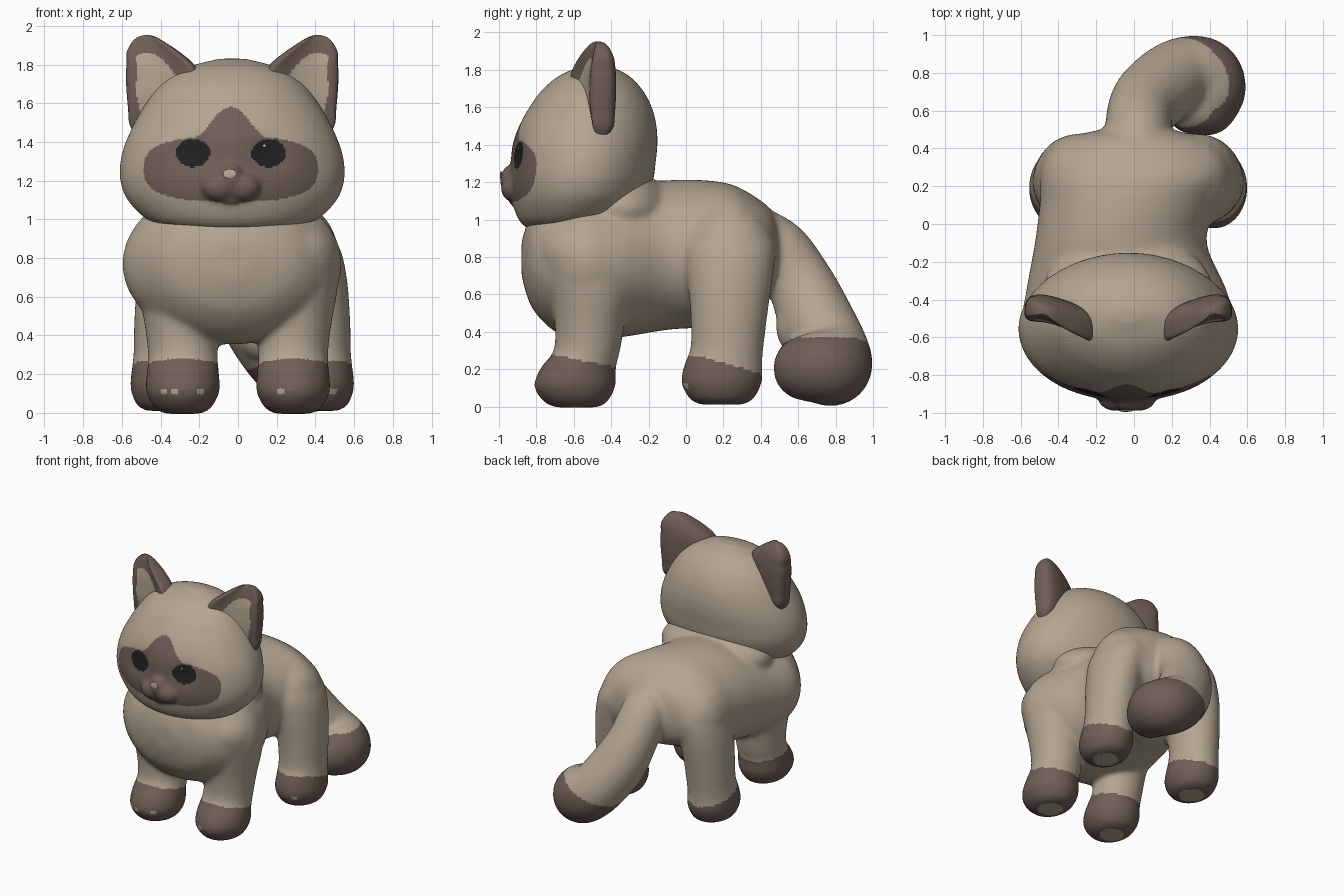
import bpy, bmesh, math
from mathutils import Vector, Matrix

MID = -0.037  # the head's own centre line


def material(name, rgb):
    m = bpy.data.materials.new(name)
    m.diffuse_color = (*rgb, 1)
    return m


BEIGE = material("beige fur", (0.45, 0.375, 0.285))
BROWN = material("brown fur", (0.16, 0.112, 0.095))
BLACK = material("black eye", (0.015, 0.015, 0.016))
PINK = material("pale nose", (0.50, 0.41, 0.32))
WHITE = material("eye glint", (0.6, 0.6, 0.57))


def spline(rows, n):
    """Smooth interpolation through rows of numbers."""
    out = []
    for i in range(len(rows) - 1):
        p = [rows[max(0, min(len(rows) - 1, i + k))] for k in (-1, 0, 1, 2)]
        for j in range(n):
            t = j / n
            out.append([0.5 * (2 * b + (c - a) * t + (2 * a - 5 * b + 4 * c - d) * t * t
                               + (3 * b - a - 3 * c + d) * t ** 3) for a, b, c, d in zip(*p)])
    return out + [list(rows[-1])]


def skin(bm, rings):
    """Closed skin over rings of points."""
    vs = [[bm.verts.new(p) for p in r] for r in rings]
    n = len(vs[0])
    faces = [bm.faces.new(vs[0]), bm.faces.new(vs[-1])]
    for r, s in zip(vs, vs[1:]):
        faces += [bm.faces.new((r[k], r[(k + 1) % n], s[(k + 1) % n], s[k])) for k in range(n)]
    bmesh.ops.recalc_face_normals(bm, faces=faces)


def loft(bm, rows, axis="z", side=1, shift=0.0, n=56):
    """Rows are (position, centre a, centre b, radius a, radius b) along an axis."""
    rings = []
    for t, a, b, ra, rb in spline(rows, 6):
        ring = []
        for k in range(n):
            c, s = math.cos(math.tau * k / n), math.sin(math.tau * k / n)
            u, v = a + ra * c, b + rb * s
            ring.append((side * u + shift, v, t) if axis == "z" else (side * u + shift, t, v))
        rings.append(ring)
    skin(bm, rings)


def ball(bm, loc, radii, sub=4):
    bmesh.ops.create_icosphere(bm, subdivisions=sub, radius=1,
                               matrix=Matrix.Translation(loc) @ Matrix.Diagonal((*radii, 1)))


def finish(name, bm, mats, rule=None, voxel=None, smooth=0):
    """Turn a bmesh into an object, fuse its pieces, and colour faces by a rule."""
    me = bpy.data.meshes.new(name)
    bm.to_mesh(me)
    bm.free()
    ob = bpy.data.objects.new(name, me)
    bpy.context.collection.objects.link(ob)
    if voxel:
        r = ob.modifiers.new("fuse", "REMESH")
        r.mode, r.voxel_size = "VOXEL", voxel
        s = ob.modifiers.new("soften", "SMOOTH")
        s.factor, s.iterations = 0.5, smooth
        dg = bpy.context.evaluated_depsgraph_get()
        me = bpy.data.meshes.new_from_object(ob.evaluated_get(dg))
        ob.modifiers.clear()
        ob.data = me
    me.materials.clear()
    for m in mats:
        me.materials.append(m)
    for p in me.polygons:
        p.use_smooth = True
        if rule:
            p.material_index = rule(p.center, p.normal)
    return ob


# Body: torso, neck, hips and four legs fused together
bm = bmesh.new()
loft(bm, [(-0.88, -0.03, 0.79, 0.10, 0.09), (-0.825, -0.03, 0.78, 0.33, 0.25),
          (-0.70, -0.03, 0.77, 0.48, 0.37), (-0.55, -0.03, 0.77, 0.565, 0.415),
          (-0.35, -0.04, 0.775, 0.53, 0.405), (-0.10, -0.07, 0.81, 0.455, 0.40),
          (0.10, -0.03, 0.82, 0.47, 0.39), (0.25, 0.01, 0.85, 0.50, 0.335),
          (0.38, 0.01, 0.84, 0.45, 0.275), (0.46, 0.01, 0.83, 0.34, 0.215),
          (0.505, 0.01, 0.82, 0.16, 0.12)], "y")
ball(bm, (-0.03, -0.35, 1.06), (0.45, 0.28, 0.20))
HIND = 0.022  # sideways shift of the hind pair
for side in (-1, 1):
    ball(bm, (side * 0.285 + 0.01, 0.235, 0.81), (0.225, 0.245, 0.27))
    loft(bm, [(-0.005, 0.285, -0.585, 0.09, 0.11), (0.025, 0.285, -0.59, 0.145, 0.17),
              (0.11, 0.285, -0.595, 0.19, 0.218), (0.21, 0.285, -0.575, 0.186, 0.20),
              (0.30, 0.285, -0.53, 0.18, 0.178), (0.45, 0.295, -0.515, 0.187, 0.188),
              (0.65, 0.315, -0.51, 0.20, 0.225), (0.85, 0.32, -0.53, 0.20, 0.25),
              (0.98, 0.27, -0.51, 0.17, 0.21), (1.06, 0.20, -0.50, 0.08, 0.10)], side=side)
    loft(bm, [(0.01, 0.40, 0.19, 0.09, 0.11), (0.04, 0.40, 0.19, 0.145, 0.17),
              (0.13, 0.40, 0.19, 0.178, 0.216), (0.23, 0.40, 0.20, 0.17, 0.207),
              (0.32, 0.395, 0.22, 0.166, 0.195), (0.50, 0.385, 0.23, 0.172, 0.207),
              (0.70, 0.36, 0.235, 0.18, 0.23), (0.86, 0.31, 0.235, 0.19, 0.24),
              (0.98, 0.25, 0.235, 0.15, 0.19)], side=side, shift=HIND)

# Tail: a tapering path of balls curling to the right, with a full inner curve
path = [(0.02, 0.34, 0.91, 0.175), (0.02, 0.49, 0.83, 0.175), (0.04, 0.61, 0.66, 0.18),
        (0.11, 0.69, 0.48, 0.20), (0.23, 0.78, 0.30, 0.20), (0.35, 0.785, 0.215, 0.21),
        (0.40, 0.72, 0.21, 0.195), (0.38, 0.64, 0.205, 0.175)]
for x, y, z, r in spline(path, 7):
    ball(bm, (x, y, z), (r, r, r), 3)
ball(bm, (0.12, 0.60, 0.43), (0.13, 0.12, 0.16))
ball(bm, (0.31, 0.64, 0.225), (0.15, 0.165, 0.16))


def body_rule(c, n):
    # tail tip
    if c.y > 0.445:
        return int(c.z < min(0.37, 0.2 + 0.4 * c.x))
    front = c.y < -0.2
    # paw pads
    px, py = (0.285, -0.59) if front else (0.40, 0.19)
    cx = c.x if front else c.x - HIND
    if n.z < -0.8 and c.z < 0.05 and math.hypot(abs(cx) - px, c.y - py) < 0.09:
        return 0
    # toe dots
    if n.y < -0.2 and abs(c.z - 0.112) < 0.014:
        if any(abs(c.x - x) < 0.018 for x in ((-0.38, -0.33, -0.19, 0.225) if front else (0.49,))):
            return 0
    top = 0.28 - 0.2 * (c.y + 0.72) if front else max(0.17, 0.27 - 0.3 * max(0, c.y - 0.08))
    return int(c.z < top)


finish("body", bm, [BEIGE, BROWN], body_rule, 0.0145, 20)

# Head with muzzle, face mask and eyes
bm = bmesh.new()
loft(bm, [(0.925, 0, -0.66, 0.18, 0.10), (0.95, 0, -0.64, 0.31, 0.20), (1.0, 0, -0.61, 0.44, 0.285),
          (1.1, 0, -0.575, 0.54, 0.355), (1.2, 0, -0.56, 0.578, 0.382), (1.3, 0, -0.55, 0.577, 0.387),
          (1.4, 0, -0.54, 0.55, 0.387), (1.5, 0, -0.525, 0.503, 0.367), (1.6, 0, -0.51, 0.445, 0.327),
          (1.7, 0, -0.50, 0.365, 0.262), (1.78, 0, -0.49, 0.25, 0.168), (1.83, 0, -0.48, 0.07, 0.04)],
     shift=-0.03, n=96)
for side in (-1, 1):
    ball(bm, (MID + 0.062 * side, -0.922, 1.168), (0.092, 0.068, 0.075))
ball(bm, (MID, -0.915, 1.21), (0.075, 0.08, 0.09))
ball(bm, (MID, -0.895, 1.11), (0.09, 0.055, 0.045))


def head_rule(c, n):
    dx = abs(c.x - MID)
    if c.y > -0.6:
        return 0
    if math.hypot((dx - 0.195) / 0.088, (c.z - 1.343) / 0.073) < 1:
        return 2
    band = (dx / 0.45) ** 2.8 + (abs(c.z - 1.26) / 0.168) ** 2.8 < 1
    peak = dx < 0.28 and 1.2 < c.z < 1.41 + 0.17 * math.exp(-(dx / 0.125) ** 2.4)
    muzzle = dx < 0.16 and c.y < -0.93 and 1.07 < c.z < 1.25
    return int(band or peak or muzzle)


head = finish("head", bm, [BEIGE, BROWN, BLACK], head_rule, 0.0105, 14)
# shallow eye sockets
for v in head.data.vertices:
    if v.co.y < -0.6:
        d = math.hypot(abs(v.co.x - MID) - 0.2, v.co.z - 1.343)
        v.co.y += 0.022 * math.exp(-(d / 0.10) ** 2)
bpy.context.view_layer.update()

# Nose and eye glint, set on the face surface
for name, x, z, r, mat in (("nose", MID - 0.006, 1.235, (0.036, 0.006, 0.025), PINK),
                           ("eye_glint", 0.135, 1.38, (0.009, 0.004, 0.008), WHITE)):
    hit, spot, _, _ = head.ray_cast(Vector((x, -2, z)), Vector((0, 1, 0)))
    bm = bmesh.new()
    ball(bm, spot, r, 3)
    finish(name, bm, [mat])

# Ears: cupped at the front, full at the back; rows are (height, centre x, half width, half depth)
EAR = [(1.45, -0.48, 0.06, 0.05), (1.50, -0.46, 0.10, 0.085), (1.57, -0.42, 0.145, 0.10),
       (1.65, -0.385, 0.187, 0.11), (1.75, -0.39, 0.187, 0.11), (1.80, -0.40, 0.173, 0.105),
       (1.86, -0.435, 0.138, 0.09), (1.91, -0.46, 0.09, 0.065), (1.94, -0.47, 0.05, 0.04),
       (1.952, -0.47, 0.015, 0.012)]
for name, side in (("left_ear", 1), ("right_ear", -1)):
    rings = []
    for z, xc, h, d in spline(EAR, 10):
        ring = []
        for k in range(96):
            c, s = math.cos(math.tau * k / 96), math.sin(math.tau * k / 96)
            # angles with s > 0 face forward; the outline is slightly squared
            f = (abs(c) ** 2.6 + abs(s) ** 2.6) ** (-1 / 2.6)
            c, s = c * f, s * f
            t = 1.25 * s * (1 - 0.7 * s * s) if s > 0 else 0.9 * s
            y = -0.435 - 0.34 * (xc + h * c + 0.58) - d * t
            x = xc + h * c - 0.15 * d * t
            ring.append((x if side > 0 else 2 * -0.03 - x, y, z))
        rings.append(ring)
    bm = bmesh.new()
    skin(bm, rings)
    ear = finish(name, bm, [BROWN, BEIGE])
    # pale inside: forward faces (ring by ring after the two caps) under a curved upper edge
    for p in ear.data.polygons[2:]:
        x, z = (p.center.x if side > 0 else -0.06 - p.center.x), p.center.z
        inside = x > -0.525 + 0.2 * max(0, 1.65 - z) and z < 1.86 - 5.5 * (x + 0.47) ** 2
        p.material_index = int((p.index - 2) % 96 < 48 and inside)
